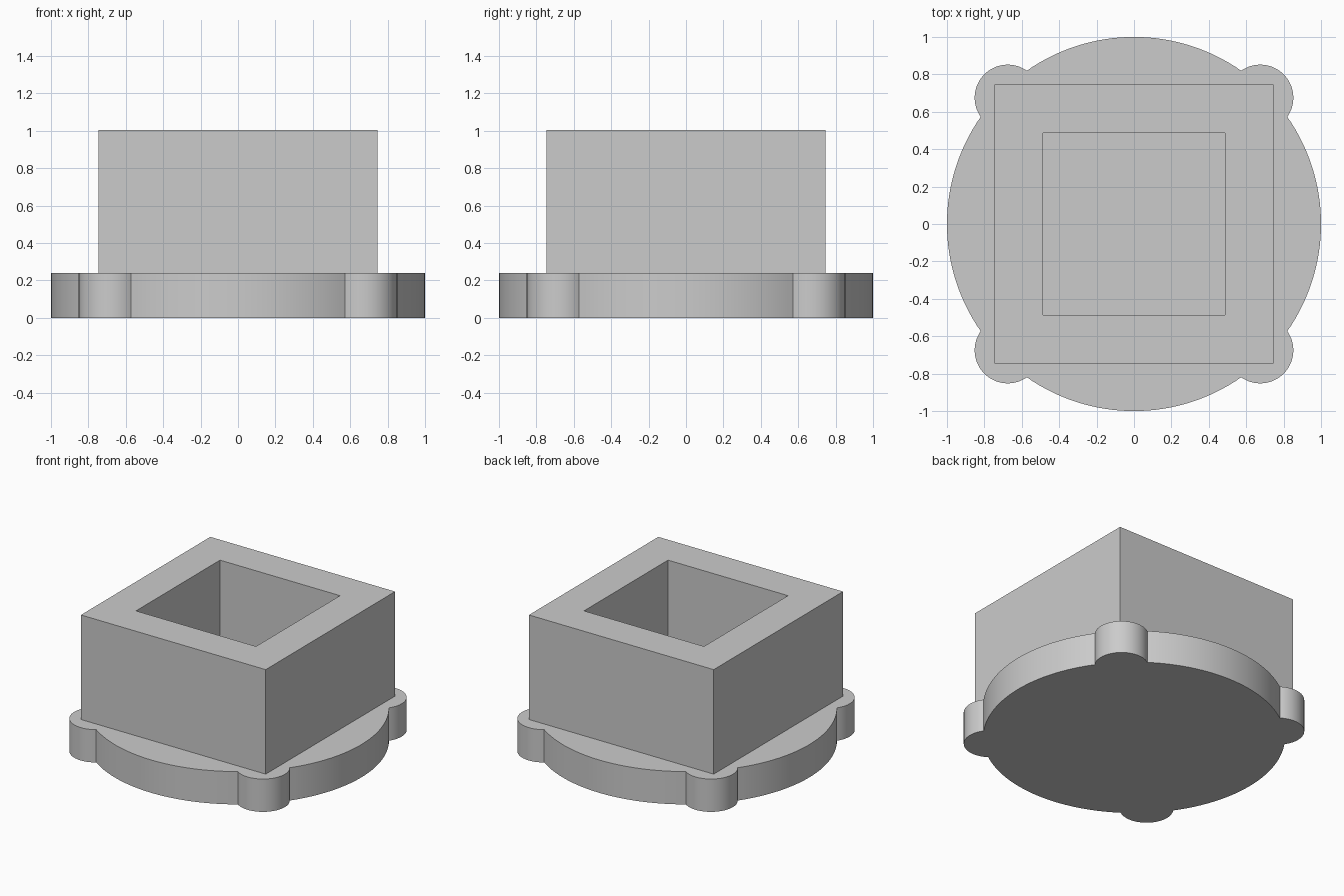
import bpy, bmesh
from math import pi, cos, sin, acos, hypot, atan2, radians

cube = bpy.data.objects.get("Cube")
if cube:
    bpy.data.objects.remove(cube, do_unlink=True)

BASE_TOP, TOP = 0.24, 1.004
TOWER_HALF, HOLE_HALF = 0.747, 0.377
LOBE_POS, LOBE_R = 0.675, 0.177

grey = bpy.data.materials.new("plain grey")
grey.use_nodes = True
colour = (0.6, 0.6, 0.6, 1)
grey.diffuse_color = colour
grey.node_tree.nodes["Principled BSDF"].inputs["Base Color"].default_value = colour


def finish(name, bm):
    bmesh.ops.recalc_face_normals(bm, faces=bm.faces)
    mesh = bpy.data.meshes.new(name)
    bm.to_mesh(mesh)
    bm.free()
    mesh.materials.append(grey)
    obj = bpy.data.objects.new(name, mesh)
    bpy.context.collection.objects.link(obj)
    return obj


def arc(cx, cy, r, start, end, steps):
    """Points along an arc, leaving out the last one."""
    angles = [start + (end - start) * i / steps for i in range(steps)]
    return [(cx + r * cos(a), cy + r * sin(a)) for a in angles]


# Base: unit disc outline joined with a round lobe on each diagonal
dist = hypot(LOBE_POS, LOBE_POS)
half = acos((1 + dist ** 2 - LOBE_R ** 2) / (2 * dist))
sweep = atan2(sin(half), cos(half) - dist)
outline = []
for k in range(4):
    diag = pi / 4 + k * pi / 2
    outline += arc(dist * cos(diag), dist * sin(diag), LOBE_R,
                   diag - sweep, diag + sweep, 28)
    outline += arc(0, 0, 1, diag + half, diag + pi / 2 - half, 32)

bm = bmesh.new()
bottom = bm.faces.new([bm.verts.new((x, y, 0)) for x, y in outline])
top = bmesh.ops.extrude_face_region(bm, geom=[bottom], use_keep_orig=True)
bmesh.ops.translate(bm, vec=(0, 0, BASE_TOP),
                    verts=[g for g in top["geom"] if isinstance(g, bmesh.types.BMVert)])
base = finish("lobed_base", bm)
bpy.ops.object.select_all(action="DESELECT")
base.select_set(True)
bpy.context.view_layer.objects.active = base
bpy.ops.object.shade_smooth_by_angle(angle=radians(30))

# Square tower with a square well reaching down to the base
bm = bmesh.new()
bmesh.ops.create_cube(bm, size=2)
for v in bm.verts:
    v.co = (v.co.x * TOWER_HALF, v.co.y * TOWER_HALF, TOP if v.co.z > 0 else BASE_TOP)
caps = [f for f in bm.faces if abs(f.normal.z) > 0.5]
bmesh.ops.inset_individual(bm, faces=caps, thickness=TOWER_HALF - HOLE_HALF)
rims = [e for f in caps for e in f.edges]
bmesh.ops.delete(bm, geom=caps, context="FACES_ONLY")
bmesh.ops.bridge_loops(bm, edges=rims)
finish("square_tower", bm)
